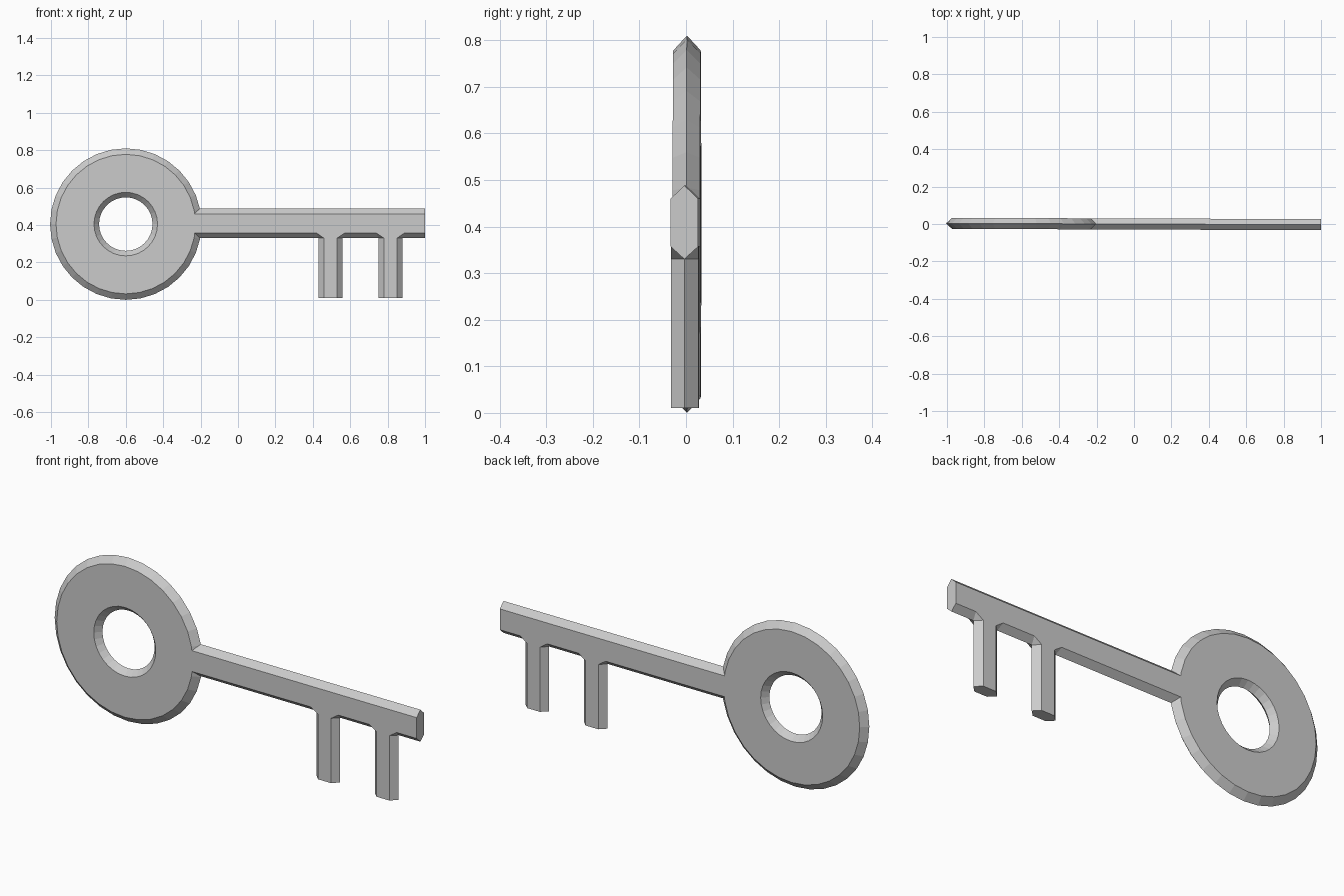
import bpy, bmesh, math
from mathutils import Matrix

if "Cube" in bpy.data.objects:
    bpy.data.objects.remove(bpy.data.objects["Cube"])

T = 0.0295                      # half thickness
CX, CZ = -0.60, 0.405           # bow centre
TILT = Matrix.Rotation(math.radians(-0.2), 4, 'Z')


def finish(bm, name):
    bmesh.ops.remove_doubles(bm, verts=bm.verts[:], dist=1e-5)
    bmesh.ops.recalc_face_normals(bm, faces=bm.faces[:])
    bm.transform(TILT)
    me = bpy.data.meshes.new(name)
    bm.to_mesh(me)
    bm.free()
    ob = bpy.data.objects.new(name, me)
    bpy.context.collection.objects.link(ob)
    return ob


def bridge(bm, a, b):
    n = len(a)
    for i in range(n):
        j = (i + 1) % n
        bm.faces.new((a[i], a[j], b[j], b[i]))


# Bow: a ring with bevelled outer and inner rims
def make_bow(segments=32):
    profile = [(0.373, -T), (0.405, 0), (0.373, T),
               (0.170, T), (0.143, 0), (0.170, -T)]
    bm = bmesh.new()
    loops = []
    for r, y in profile:
        angles = [2 * math.pi * i / segments for i in range(segments)]
        loops.append([bm.verts.new((CX + r * math.cos(a), y, CZ + r * math.sin(a)))
                      for a in angles])
    for k in range(len(loops)):
        bridge(bm, loops[k], loops[(k + 1) % len(loops)])
    return finish(bm, "bow")


# Blade: shaft and two teeth, each outline point is (flat face xz, ridge xz)
def make_blade():
    top, low, ridge_top, ridge_low = 0.46, 0.357, 0.488, 0.33
    start, foot, bev = -0.2325, 0.01, 0.03
    pts = [((start, top), (start, ridge_top)),
           ((1, top), (1, ridge_top)),
           ((1, low), (1, ridge_low))]
    for x0, x1 in ((0.75, 0.88), (0.43, 0.56)):
        pts += [((x1 + 0.01, low), (x1, ridge_low)),
                ((x1 - bev, 0.33), (x1, ridge_low)),
                ((x1 - bev, foot), (x1, foot)),
                ((x0 + bev, foot), (x0, foot)),
                ((x0 + bev, 0.33), (x0, ridge_low)),
                ((x0 - 0.01, low), (x0, ridge_low))]
    pts += [((start, low), (start, ridge_low)),
            ((-0.227, CZ), (-0.227, CZ))]
    bm = bmesh.new()
    front = [bm.verts.new((f[0], -T, f[1])) for f, m in pts]
    mid = [bm.verts.new((m[0], 0, m[1])) for f, m in pts]
    back = [bm.verts.new((f[0], T, f[1])) for f, m in pts]
    bridge(bm, front, mid)
    bridge(bm, mid, back)
    bm.faces.new(front)
    bm.faces.new(back)
    return finish(bm, "blade")


make_bow()
make_blade()
